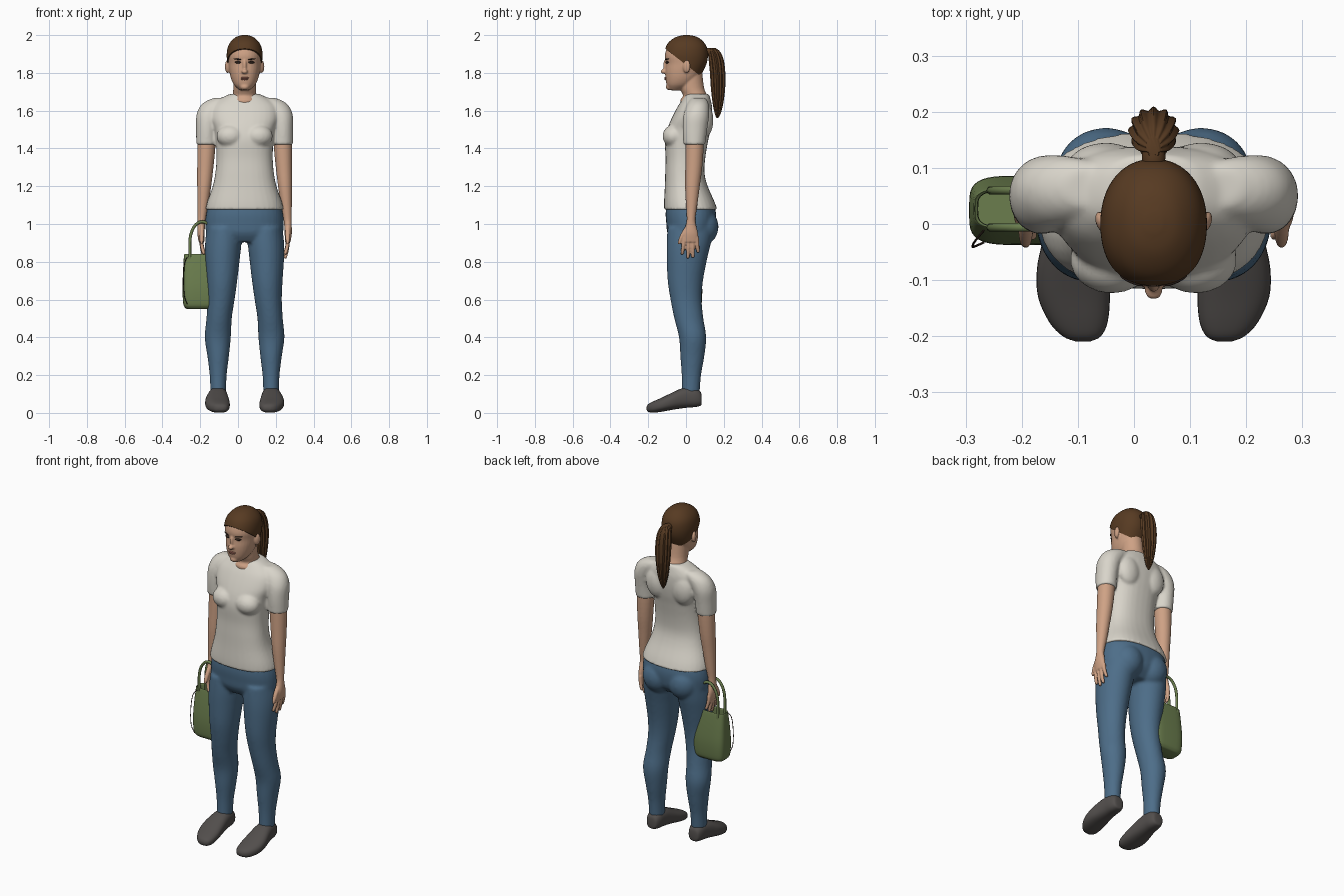
import bpy, bmesh, math
from mathutils import Matrix, Vector

CX = 0.035  # the figure's own centre line


def material(name, rgb):
    m = bpy.data.materials.new(name)
    m.diffuse_color = (*rgb, 1)
    return m


SKIN = material("skin", (0.62, 0.36, 0.235))
SHIRT = material("off_white_cotton", (0.69, 0.66, 0.59))
DENIM = material("blue_denim", (0.075, 0.155, 0.25))
HAIR = material("brown_hair", (0.095, 0.043, 0.016))
SHOE = material("grey_shoe", (0.085, 0.077, 0.073))
BAG = material("green_bag", (0.145, 0.205, 0.075))
DARK = material("dark_lash", (0.025, 0.014, 0.01))
LIP = material("lip", (0.4, 0.16, 0.115))


def spline(rings, steps=4):
    """Smooth in-between rings (Catmull-Rom)."""
    out, n = [], len(rings)
    for i in range(n - 1):
        a, b, c, d = (rings[max(0, min(n - 1, i + k))] for k in (-1, 0, 1, 2))
        for s in range(steps):
            t = s / steps
            out.append([0.5 * (2 * q + (r - p) * t + (2 * p - 5 * q + 4 * r - w) * t * t
                               + (3 * q - p - 3 * r + w) * t ** 3)
                        for p, q, r, w in zip(a, b, c, d)])
    return out + [list(rings[-1])]


def loft(bm, rings, side=1, axis='Z', seg=32, power=2.0, ridges=0):
    """Rings are (position on axis, centre x, half width, low, high)."""
    loops = []
    for t, cx, rx, lo, hi in spline(rings):
        loop = []
        for i in range(seg):
            a = 2 * math.pi * i / seg
            k = 1 + 0.09 * math.cos(ridges * a) if ridges else 1
            c, s = (math.copysign(abs(f) ** (2 / power), f) * k for f in (math.cos(a), math.sin(a)))
            x, q = CX + side * (cx + rx * c), (lo + hi) / 2 + (hi - lo) / 2 * s
            loop.append(bm.verts.new((x, q, t) if axis == 'Z' else (x, t, q)))
        loops.append(loop)
    for p, q in zip(loops, loops[1:]):
        for i in range(seg):
            j = (i + 1) % seg
            bm.faces.new((p[i], p[j], q[j], q[i]))
    bm.faces.new(loops[0])
    bm.faces.new(loops[-1])


def ball(bm, loc, radii, turn=0, tilt=0):
    m = (Matrix.Translation((CX + loc[0], loc[1], loc[2])) @ Matrix.Rotation(turn, 4, 'Z')
         @ Matrix.Rotation(tilt, 4, 'Y') @ Matrix.Diagonal((*radii, 1)))
    bmesh.ops.create_uvsphere(bm, u_segments=24, v_segments=14, radius=1, matrix=m)


def finish(bm, name, mat, voxel=0, smooth=4):
    bmesh.ops.recalc_face_normals(bm, faces=bm.faces[:])
    me = bpy.data.meshes.new(name)
    bm.to_mesh(me)
    bm.free()
    me.materials.append(mat)
    ob = bpy.data.objects.new(name, me)
    bpy.context.collection.objects.link(ob)
    if voxel:  # fuse overlapping volumes into one soft surface
        r = ob.modifiers.new("fuse", 'REMESH')
        r.mode, r.voxel_size, r.use_smooth_shade = 'VOXEL', voxel, True
        s = ob.modifiers.new("soften", 'SMOOTH')
        s.factor, s.iterations = 0.5, smooth
    bpy.ops.object.select_all(action='DESELECT')
    ob.select_set(True)
    bpy.context.view_layer.objects.active = ob
    bpy.ops.object.shade_smooth_by_angle(angle=math.radians(50))
    if voxel:  # keep the fuse ahead of any shading step
        for p in me.polygons:
            p.use_smooth = True
    return ob


def cord(name, pts, radius, mat):
    cu = bpy.data.curves.new(name, 'CURVE')
    cu.dimensions, cu.bevel_depth, cu.bevel_resolution, cu.use_fill_caps = '3D', radius, 3, True
    sp = cu.splines.new('POLY')
    sp.points.add(len(pts) - 1)
    for p, co in zip(sp.points, pts):
        p.co = (*co, 1)
    sp.use_smooth = True
    cu.materials.append(mat)
    bpy.context.collection.objects.link(bpy.data.objects.new(name, cu))


# jeans: pelvis, seat and two legs
bm = bmesh.new()
loft(bm, [(.905, 0, .15, -.07, .10), (.95, 0, .2, -.098, .145), (1.0, 0, .207, -.104, .158),
          (1.05, 0, .204, -.108, .16), (1.10, 0, .193, -.104, .15)], power=2.3)
for s in (1, -1):
    ball(bm, (s * .085, .092, .985), (.088, .08, .095))
    loft(bm, [(.105, .14, .041, -.022, .072), (.2, .14, .045, -.023, .08), (.3, .14, .057, -.03, .097),
              (.4, .142, .069, -.037, .107), (.5, .135, .067, -.062, .092), (.6, .125, .072, -.082, .083),
              (.7, .12, .081, -.097, .09), (.82, .117, .092, -.102, .113), (.9, .113, .096, -.102, .132),
              (.98, .11, .09, -.098, .145)], side=s)
finish(bm, "jeans", DENIM, .009)

# t-shirt: torso, bust, shoulder blades and short sleeves
bm = bmesh.new()
loft(bm, [(1.075, 0, .208, -.116, .166), (1.12, 0, .197, -.116, .15), (1.2, 0, .169, -.112, .115),
          (1.27, 0, .155, -.11, .098), (1.35, 0, .149, -.108, .102), (1.44, 0, .152, -.112, .117),
          (1.5, 0, .16, -.1, .13), (1.56, 0, .18, -.076, .138), (1.62, 0, .175, -.045, .138),
          (1.66, 0, .135, -.018, .13), (1.688, 0, .08, .0, .122)], power=2.4)
for s in (1, -1):
    ball(bm, (s * .075, -.064, 1.465), (.074, .06, .06))
    ball(bm, (s * .085, .1, 1.55), (.07, .045, .09))
    loft(bm, [(1.42, .201, .055, -.014, .102), (1.5, .2, .057, -.018, .112), (1.57, .192, .064, -.014, .122),
              (1.62, .166, .072, .0, .122), (1.65, .135, .07, .015, .115), (1.668, .11, .05, .03, .1)], side=s)
finish(bm, "t_shirt", SHIRT, .008)

# arms with hands
for s, label in ((1, "left"), (-1, "right")):
    bm = bmesh.new()
    loft(bm, [(1.5, .2, .046, .0, .092), (1.42, .202, .048, -.002, .094), (1.3, .208, .043, -.004, .086),
              (1.2, .214, .037, -.005, .073), (1.1, .221, .029, .0, .06), (1.03, .227, .022, .004, .05),
              (1.0, .229, .02, .0, .052), (.95, .231, .019, -.014, .064), (.905, .228, .015, -.016, .066)], side=s)
    for y0, y1, tip in ((-.008, -.02, .838), (.014, .01, .818), (.035, .037, .822), (.056, .064, .848)):
        loft(bm, [(z, x, r, y - r, y + r) for z, x, r, y in
                  ((.93, .229, .012, y0), ((.93 + tip) / 2, .226, .0105, (y0 + y1) / 2),
                   (tip + .006, .216, .009, y1), (tip, .215, .005, y1))], side=s, seg=12)
    loft(bm, [(z, .228, r, y - r, y + r) for z, r, y in
              ((.99, .013, .012), (.95, .0135, -.013), (.915, .011, -.03), (.892, .006, -.037))],
         side=s, seg=12)
    finish(bm, label + "_arm", SKIN, .0045, 2)

# shoes: slip-ons lofted from heel to toe
for s, label in ((1, "left"), (-1, "right")):
    bm = bmesh.new()
    loft(bm, [(.083, .14, .018, .05, .085), (.077, .14, .033, .038, .112), (.05, .14, .044, .031, .132),
              (.01, .141, .049, .028, .136), (-.03, .143, .055, .023, .127), (-.08, .145, .063, .015, .104),
              (-.13, .142, .064, .006, .08), (-.175, .134, .052, .001, .06), (-.2, .128, .034, .006, .046),
              (-.209, .126, .014, .016, .032)], side=s, axis='Y', power=2.5)
    finish(bm, label + "_shoe", SHOE)

# head and neck
SKULL = [(1.708, 0, .026, -.088, -.02), (1.735, 0, .055, -.102, .03), (1.77, 0, .072, -.108, .065),
         (1.81, 0, .081, -.11, .088), (1.85, 0, .086, -.107, .105), (1.89, 0, .089, -.112, .11),
         (1.93, 0, .083, -.102, .104), (1.96, 0, .067, -.083, .085), (1.984, 0, .039, -.047, .053),
         (1.994, 0, .008, -.008, .012)]
bm = bmesh.new()
loft(bm, SKULL, power=2.15)
loft(bm, [(1.62, 0, .08, -.025, .118), (1.655, 0, .076, -.03, .118), (1.68, 0, .064, -.016, .112),
          (1.72, 0, .06, -.032, .096), (1.8, 0, .06, -.04, .086)])
ball(bm, (0, -.109, 1.838), (.011, .012, .032))
ball(bm, (0, -.119, 1.807), (.016, .016, .012))
ball(bm, (0, -.089, 1.726), (.024, .018, .017))
for s in (1, -1):
    ball(bm, (s * .091, .003, 1.833), (.012, .021, .034), turn=-s * .4)
finish(bm, "head", SKIN, .005, 3)

# facial features
bm = bmesh.new()
for s in (1, -1):
    ball(bm, (s * .036, -.1, 1.856), (.018, .006, .0065), turn=s * .42)
    ball(bm, (s * .039, -.1, 1.873), (.023, .006, .0035), turn=s * .42, tilt=-s * .12)
finish(bm, "eyes_and_brows", DARK)
bm = bmesh.new()
ball(bm, (0, -.108, 1.774), (.023, .007, .0045))
ball(bm, (0, -.107, 1.766), (.018, .0075, .005))
finish(bm, "lips", LIP)

# hair cap: enlarged skull cut along a hairline sloping from brow to nape
bm = bmesh.new()
loft(bm, [(z + .006, x, r + .006, lo - .005, hi + .006) for z, x, r, lo, hi in SKULL], seg=64, power=2.15)
cut = bmesh.ops.bisect_plane(bm, geom=bm.verts[:] + bm.edges[:] + bm.faces[:], dist=1e-5,
                             plane_co=(0, -.11, 1.928), plane_no=Vector((0, .155, .2)).normalized(),
                             clear_inner=True)
bmesh.ops.holes_fill(bm, edges=[e for e in bm.edges if e.is_boundary], sides=0)
finish(bm, "hair_cap", HAIR)

# ponytail with ridged strands
bm = bmesh.new()
ball(bm, (0, .12, 1.912), (.021, .035, .02))
loft(bm, [(1.56, 0, .004, .162, .17), (1.59, 0, .016, .152, .184), (1.65, 0, .029, .142, .197),
          (1.73, 0, .038, .134, .205), (1.8, 0, .042, .13, .205), (1.87, 0, .039, .123, .196),
          (1.912, 0, .03, .118, .178), (1.932, 0, .014, .122, .155)], seg=72, ridges=12)
finish(bm, "ponytail", HAIR)

# handbag: outer wall, rim, then the inner wall down to its floor
bm = bmesh.new()
loft(bm, [(.55, .225, .078, -.015, .065), (.557, .225, .09, -.025, .074), (.58, .225, .1, -.035, .083),
          (.66, .225, .104, -.037, .086), (.75, .225, .101, -.027, .078), (.832, .225, .096, -.012, .066),
          (.836, .225, .092, -.008, .062), (.82, .225, .088, -.006, .06), (.72, .225, .088, -.006, .06)],
     side=-1, seg=40, power=4)
finish(bm, "handbag", BAG)
for y, label in ((.06, "back"), (-.006, "front")):
    arch = [(-.19 + .065 * math.cos(a), y, .9 + .112 * math.sin(a))
            for a in (math.pi * i / 24 for i in range(25))]
    cord(label + "_handle", [(-.125, y, .78)] + arch + [(-.255, y, .78)], .008, BAG)
cord("bag_cord", [p[:3] for p in spline([(-.268, -.012, .825), (-.283, -.03, .79), (-.288, -.04, .7),
                                        (-.284, -.04, .62), (-.268, -.033, .575)])], .002, DARK)
